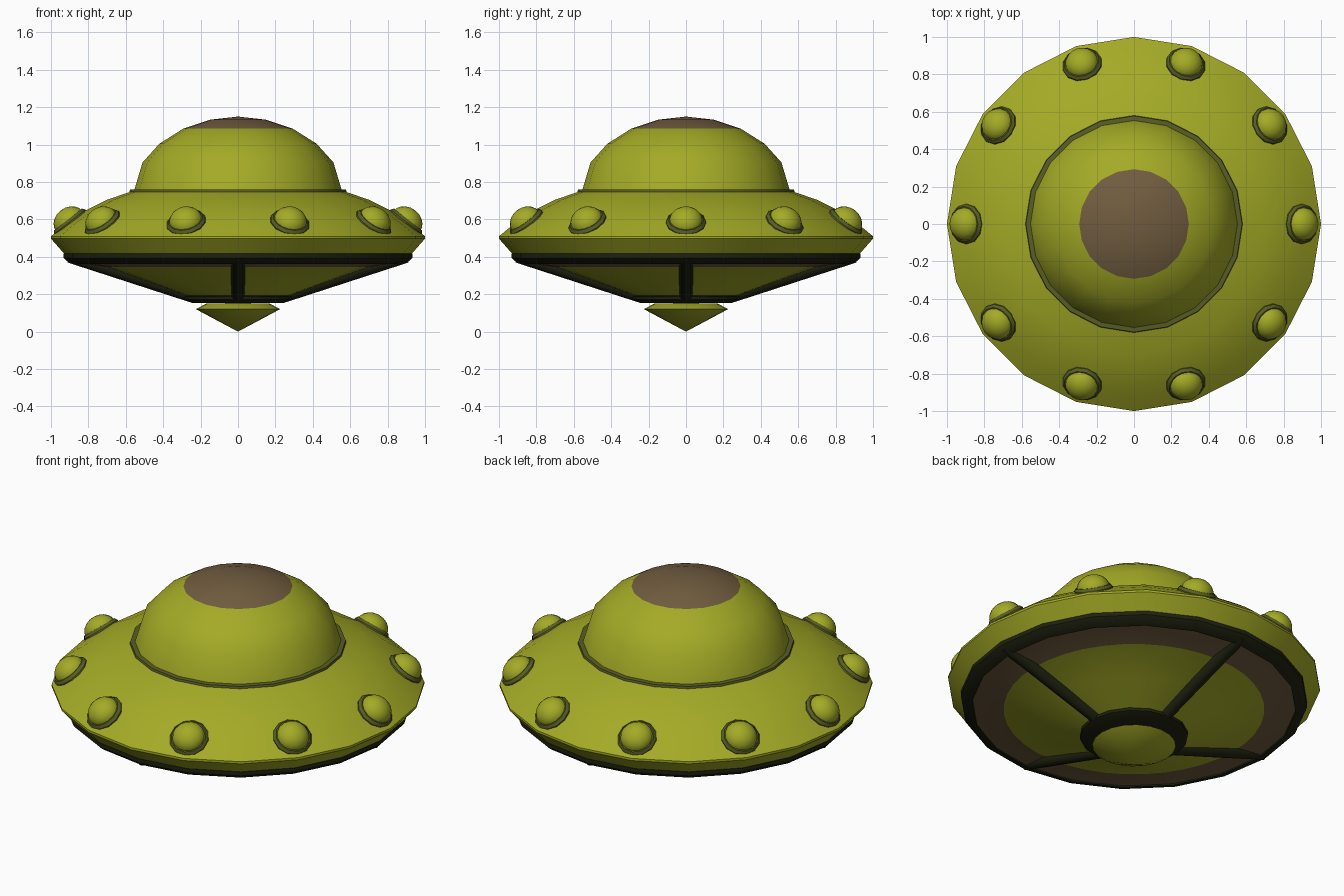
import bpy, bmesh, math
from mathutils import Matrix, Vector

if "Cube" in bpy.data.objects:
    bpy.data.objects.remove(bpy.data.objects["Cube"])


def mat(name, rgb):
    m = bpy.data.materials.new(name)
    m.diffuse_color = (*rgb, 1)
    m.use_nodes = True
    m.node_tree.nodes["Principled BSDF"].inputs["Base Color"].default_value = m.diffuse_color
    return m


OLIVE = mat("olive_hull", (0.37, 0.405, 0.019))
BROWN = mat("brown_panel", (0.165, 0.108, 0.05))
TRIM = mat("dark_olive_trim", (0.10, 0.11, 0.018))
BLACK = mat("black_frame", (0.014, 0.015, 0.005))


def finish(name, bm, mats, matrix=None, angle=30):
    me = bpy.data.meshes.new(name)
    bm.to_mesh(me)
    bm.free()
    for m in mats:
        me.materials.append(m)
    ob = bpy.data.objects.new(name, me)
    bpy.context.collection.objects.link(ob)
    if matrix:
        ob.matrix_world = matrix
    bpy.ops.object.select_all(action='DESELECT')
    ob.select_set(True)
    bpy.context.view_layer.objects.active = ob
    bpy.ops.object.shade_smooth_by_angle(angle=math.radians(angle))
    return ob


def lathe(name, profile, mats, sides=20, matrix=None, rule=None, angle=30):
    """Revolve (radius, z) points, listed top to bottom on the outside."""
    bm = bmesh.new()
    rings = []
    for r, z in profile:
        if r == 0:
            rings.append([bm.verts.new((0, 0, z))] * sides)
        else:
            rings.append([bm.verts.new((r * math.cos(a), r * math.sin(a), z))
                          for a in (2 * math.pi * k / sides for k in range(sides))])
    for a, b in zip(rings, rings[1:]):
        for j in range(sides):
            k = (j + 1) % sides
            quad = list(dict.fromkeys((a[j], b[j], b[k], a[k])))
            f = bm.faces.new(quad)
            if rule:
                f.material_index = rule(f.calc_center_median())
    return finish(name, bm, mats, matrix, angle)


# Dome with brown cap
lathe("dome", [(0, 1.15), (0.15, 1.133), (0.293, 1.085), (0.42, 1.005), (0.51, 0.905),
               (0.555, 0.755)], [OLIVE, BROWN], rule=lambda c: int(c.z > 1.08))

# Thin trim around the dome base
lathe("dome_trim", [(0.54, 0.762), (0.578, 0.759), (0.582, 0.74)], [TRIM])

# Saucer hull
lathe("saucer_hull", [(0.55, 0.757), (0.70, 0.705), (0.82, 0.645), (0.92, 0.575), (1.0, 0.51),
                      (1.0, 0.497), (0.925, 0.412)], [OLIVE])

# Underside frame ring
lathe("underside_ring", [(0.90, 0.42), (0.932, 0.418), (0.932, 0.395), (0.912, 0.375),
                         (0.87, 0.362), (0.865, 0.39)], [BLACK])

# Recessed underside panel with brown outer band
lathe("underside_panel", [(0.88, 0.372), (0.70, 0.345), (0.48, 0.267), (0.25, 0.185)],
      [OLIVE, BROWN], sides=40, rule=lambda c: int(math.hypot(c.x, c.y) > 0.70))

# Hub ring and lower cone
lathe("hub_ring", [(0.25, 0.20), (0.292, 0.187), (0.29, 0.172), (0.245, 0.153), (0, 0.153)],
      [BLACK], sides=16)
lathe("lower_cone", [(0, 0.153), (0.17, 0.15), (0.225, 0.12), (0, 0.0)], [OLIVE])

# Four underside ribs
outer, inner = Vector((0.90, 0, 0.405)), Vector((0.25, 0, 0.194))
axis = outer - inner
for i in range(4):
    bm = bmesh.new()
    bmesh.ops.create_cone(bm, cap_ends=True, segments=8, radius1=0.037, radius2=0.037,
                          depth=axis.length)
    spin = Matrix.Rotation(i * math.pi / 2, 4, 'Z')
    place = (Matrix.Translation((outer + inner) / 2)
             @ axis.to_track_quat('Z', 'Y').to_matrix().to_4x4())
    finish(f"underside_rib_{i + 1}", bm, [BLACK], spin @ place, 50)

# Ten domed lamps with trim rings
tilt = Matrix.Translation((0.902, 0, 0.59)) @ Matrix.Rotation(math.radians(38), 4, 'Y')
lamp = [(0.09 * math.sin(t), 0.074 * math.cos(t))
        for t in (math.pi / 2 * k / 5 for k in range(6))]
for i in range(10):
    m = Matrix.Rotation(i * math.pi / 5, 4, 'Z') @ tilt
    lathe(f"lamp_{i + 1}", lamp + [(0.09, -0.02)], [OLIVE], 16, m)
    lathe(f"lamp_trim_{i + 1}", [(0.085, 0.012), (0.095, 0.012), (0.107, -0.004), (0.107, -0.035)],
          [TRIM], 12, m)
